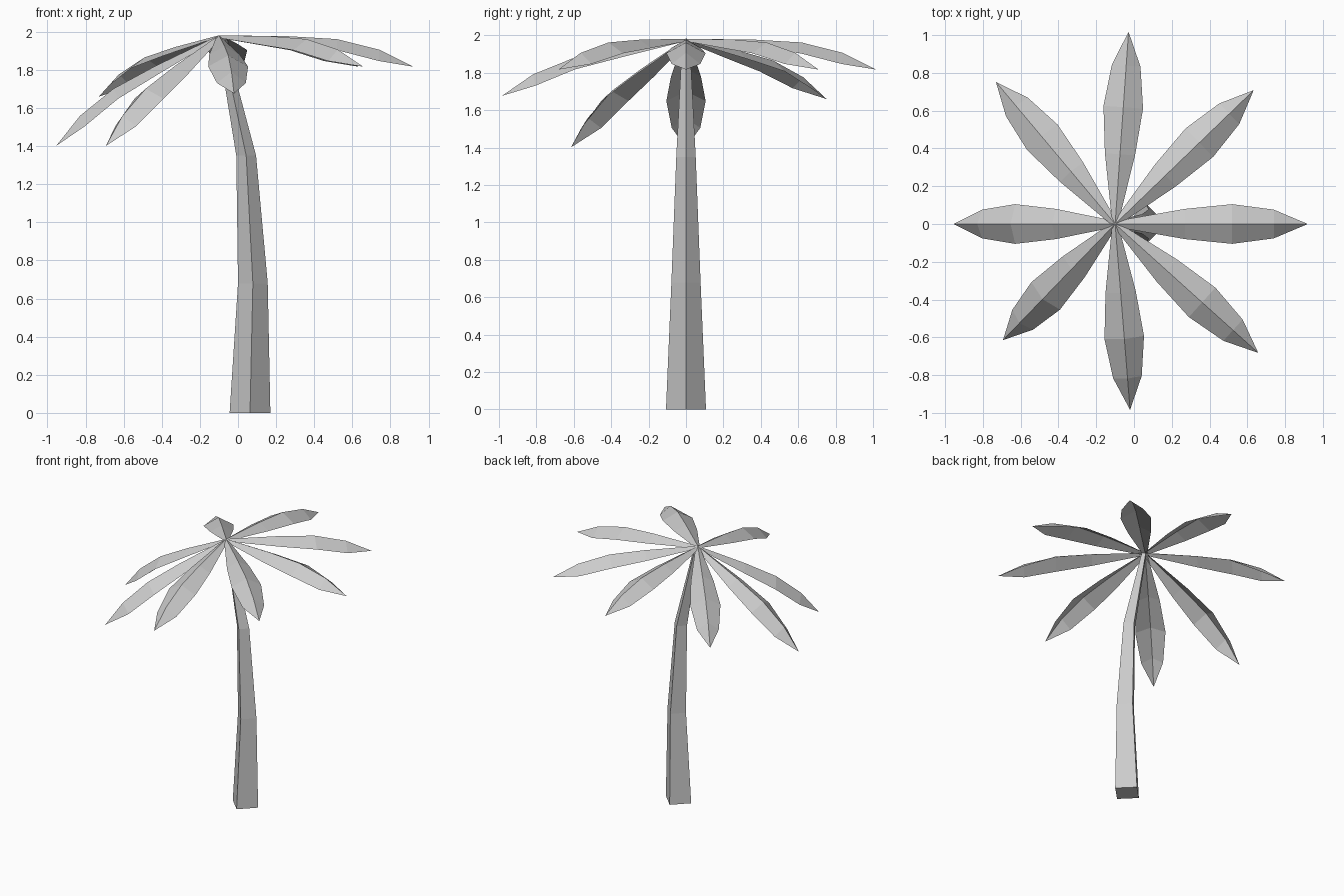
import bpy
import bmesh
from math import radians
from mathutils import Matrix, Vector

if "Cube" in bpy.data.objects:
    bpy.data.objects.remove(bpy.data.objects["Cube"], do_unlink=True)

grey = bpy.data.materials.new("plain grey")
grey.use_nodes = True
grey.diffuse_color = (0.6, 0.6, 0.6, 1)
grey.node_tree.nodes["Principled BSDF"].inputs["Base Color"].default_value = (0.6, 0.6, 0.6, 1)


def add_object(name, bm):
    mesh = bpy.data.meshes.new(name)
    bm.to_mesh(mesh)
    bm.free()
    mesh.materials.append(grey)
    obj = bpy.data.objects.new(name, mesh)
    bpy.context.collection.objects.link(obj)


# Trunk: four-sided tapering rings (centre x, radius, height), corner facing front
trunk_rings = [(0.063, 0.107, 0), (0.078, 0.078, 0.68),
               (0.043, 0.052, 1.35), (-0.09, 0.02, 1.97)]
bm = bmesh.new()
rings = []
for x, r, z in trunk_rings:
    rings.append([bm.verts.new((x + r * dx, r * dy, z))
                  for dx, dy in ((1, 0), (0, 1), (-1, 0), (0, -1))])
for low, high in zip(rings, rings[1:]):
    for i in range(4):
        j = (i + 1) % 4
        bm.faces.new((low[i], low[j], high[j], high[i]))
bm.faces.new(rings[0][::-1])
bm.faces.new(rings[-1])
add_object("trunk", bm)

# Frond: folded leaf sheet, stations of (distance, ridge height, half width, fold depth)
frond_stations = [(0, 0, 0.015, 0.012), (0.37, -0.005, 0.08, 0.045),
                  (0.62, -0.02, 0.105, 0.058), (0.84, -0.075, 0.076, 0.06)]
frond_tip = (1.02, 0, -0.165)


def add_frond(name, heading, droop):
    bm = bmesh.new()
    tip = bm.verts.new(frond_tip)
    ridge = [bm.verts.new((s, 0, z)) for s, z, w, d in frond_stations]
    for side in (1, -1):
        edge = [bm.verts.new((s, side * w, z - d)) for s, z, w, d in frond_stations]
        for i in range(len(ridge) - 1):
            quad = [ridge[i], ridge[i + 1], edge[i + 1], edge[i]]
            bm.faces.new(quad[::side])
        bm.faces.new([ridge[-1], tip, edge[-1]][::side])
    turn = Matrix.Rotation(radians(heading), 4, 'Z') @ Matrix.Rotation(radians(droop), 4, 'Y')
    bm.transform(Matrix.Translation(Vector((-0.1, 0, 1.982))) @ turn)
    add_object(name, bm)


# Crown: eight fronds, hanging lower on the right
for name, heading, droop in [
        ("left_frond", 0, 0), ("back_left_frond", 44, 0),
        ("back_frond", 86, 0), ("back_right_frond", 130, 9),
        ("right_frond", 180, 25), ("front_right_frond", 226, 25),
        ("front_frond", 274.6, 8), ("front_left_frond", 318, 0)]:
    add_frond(name, heading, droop)
